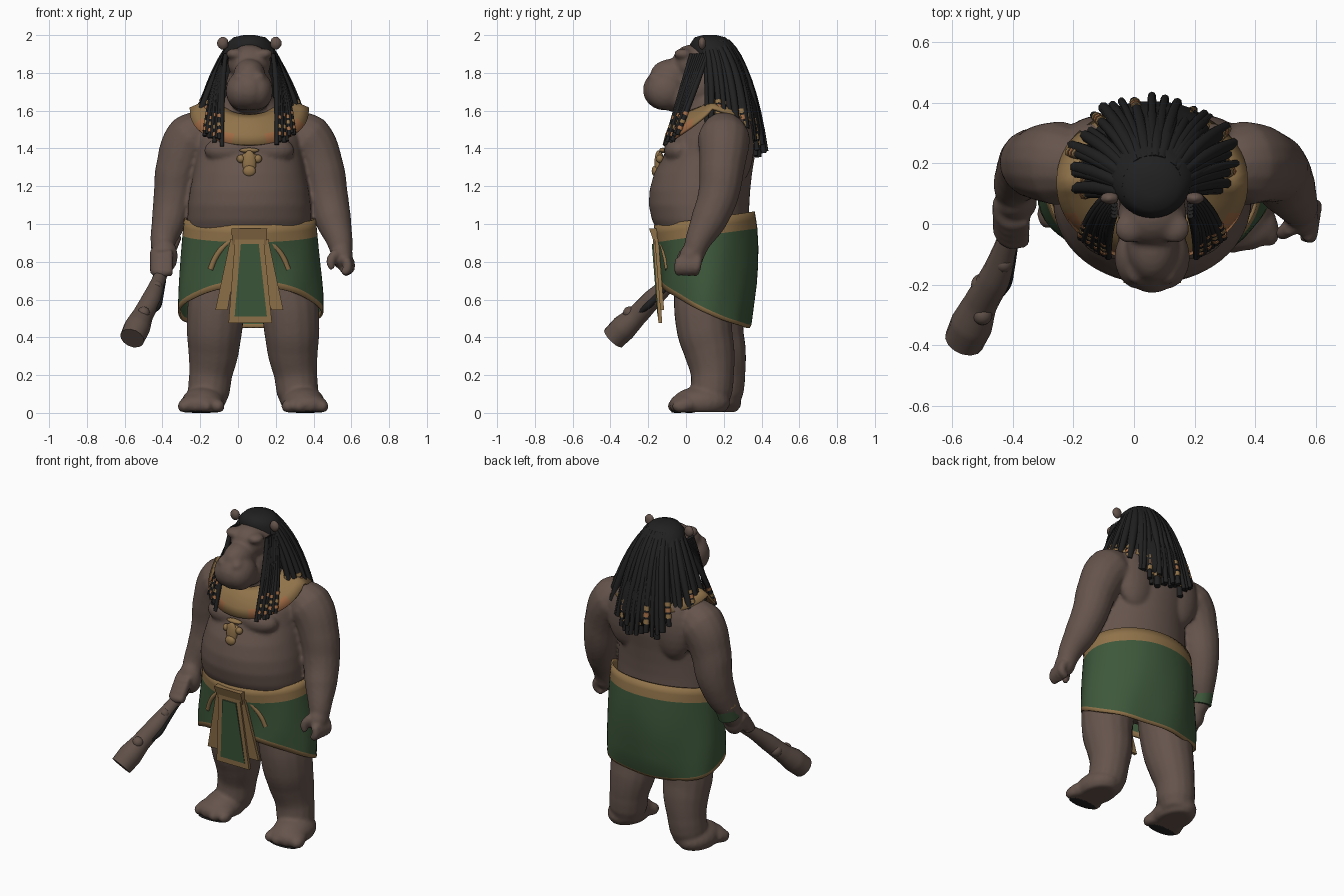
import bpy, bmesh, random
from math import sin, cos, pi, radians, sqrt
from mathutils import Vector, Matrix

random.seed(4)
if "Cube" in bpy.data.objects:
    bpy.data.objects.remove(bpy.data.objects["Cube"])
CX = 0.06  # middle of the figure


def material(name, *rgb):
    m = bpy.data.materials.new(name)
    m.use_nodes = True
    m.diffuse_color = (*rgb, 1)
    bsdf = m.node_tree.nodes["Principled BSDF"]
    bsdf.inputs["Base Color"].default_value = (*rgb, 1)
    bsdf.inputs["Roughness"].default_value = 0.8
    return m


SKIN = material("brown hide", 0.13, 0.088, 0.072)
WOOD = material("club wood", 0.12, 0.083, 0.067)
GREEN = material("green cloth", 0.047, 0.096, 0.043)
GOLD = material("dull gold", 0.28, 0.17, 0.068)
ORANGE = material("burnt orange", 0.36, 0.15, 0.06)
BLACK = material("black hair", 0.015, 0.015, 0.015)


def finish(name, bm, mats, smooth=True):
    me = bpy.data.meshes.new(name)
    bm.to_mesh(me)
    bm.free()
    for m in mats:
        me.materials.append(m)
    for p in me.polygons:
        p.use_smooth = smooth
    ob = bpy.data.objects.new(name, me)
    bpy.context.collection.objects.link(ob)
    return ob


def blob(bm, centre, radii):
    m = Matrix.Translation(centre) @ Matrix.Diagonal((*radii, 1))
    bmesh.ops.create_uvsphere(bm, u_segments=20, v_segments=12, radius=1, matrix=m)


def tubes(bm, paths, sides=3, kind="BEZIER"):
    """Add round tubes; each path is a list of x, y, z, radius."""
    cu = bpy.data.curves.new("tube", "CURVE")
    cu.dimensions, cu.bevel_depth, cu.bevel_resolution = "3D", 1, sides
    cu.use_fill_caps, cu.resolution_u = True, 8
    for path in paths:
        s = cu.splines.new(kind)
        pts = s.bezier_points if kind == "BEZIER" else s.points
        pts.add(len(path) - 1)
        for p, (x, y, z, r) in zip(pts, path):
            p.radius = r
            if kind == "BEZIER":
                p.co = (x, y, z)
                p.handle_left_type = p.handle_right_type = "AUTO"
            else:
                p.co = (x, y, z, 1)
    ob = bpy.data.objects.new("tube", cu)
    bpy.context.collection.objects.link(ob)
    me = bpy.data.meshes.new_from_object(ob.evaluated_get(bpy.context.evaluated_depsgraph_get()))
    bm.from_mesh(me)
    bpy.data.objects.remove(ob)
    bpy.data.meshes.remove(me)


def wrap(bm, rows, point, paint=None, cap=False, n=64):
    """Loft closed rows; point(row, angle) with angle 0 at the front."""
    rings = [[bm.verts.new(point(r, 2 * pi * k / n)) for k in range(n)] for r in range(rows)]
    for r in range(rows - 1):
        for k in range(n):
            j = (k + 1) % n
            f = bm.faces.new((rings[r][k], rings[r][j], rings[r + 1][j], rings[r + 1][k]))
            if paint:
                f.material_index = paint(r, 2 * pi * (k + 0.5) / n)
    if cap:
        bm.faces.new(rings[0][::-1])
        bm.faces.new(rings[-1])


def oval(table):
    """Row points from z, half width, front y, back y."""
    def point(r, a):
        z, rx, f, b = table[r]
        return (CX + rx * sin(a), (f + b) / 2 - (b - f) / 2 * cos(a), z)
    return point


# Body: torso, head, limbs, hands and feet fused into one skin
bm = bmesh.new()
torso = [(0.66, .27, -.02, .3), (0.85, .31, -.09, .34), (0.95, .322, -.145, .335), (1.02, .328, -.18, .335),
         (1.1, .325, -.197, .335), (1.18, .314, -.193, .34), (1.27, .295, -.168, .35), (1.36, .28, -.12, .365),
         (1.45, .275, -.08, .37), (1.55, .24, -.02, .35), (1.62, .17, .01, .32), (1.68, .12, .02, .28),
         (1.78, .1, .03, .24)]
wrap(bm, len(torso), oval(torso), cap=True)

for y, z, rx, ry, rz in [(.13, 1.87, .12, .13, .105), (.03, 1.85, .115, .105, .1), (-.07, 1.79, .085, .12, .085),
                         (-.02, 1.67, .115, .14, .083), (.08, 1.73, .125, .13, .14), (-.115, 1.71, .1, .114, .108)]:
    blob(bm, (CX, y, z), (rx, ry, rz))
for s in (-1, 1):
    blob(bm, (CX + s * .045, -.11, 1.705), (.08, .105, .1))         # broad muzzle
    blob(bm, (CX + s * .05, -.16, 1.775), (.035, .04, .03))         # nostrils
    blob(bm, (CX + s * .075, -.015, 1.9), (.05, .05, .03))          # brows
    blob(bm, (CX + s * .14, .085, 1.957), (.034, .022, .038))       # ears
    blob(bm, (CX + s * .1, -.035, 1.39), (.14, .083, .075))         # chest
    blob(bm, (CX + s * .16, .28, 1.42), (.13, .08, .2))             # shoulder blades

arm_left = [(.26, .19, 1.5, .1), (.36, .2, 1.45, .14), (.44, .19, 1.3, .12), (.475, .17, 1.15, .108),
            (.505, .12, 1.02, .096), (.54, .06, .9, .068), (.55, .04, .83, .055)]
arm_right = [(-.14, .19, 1.5, .1), (-.245, .2, 1.45, .14), (-.315, .2, 1.3, .12), (-.34, .2, 1.15, .108),
             (-.365, .17, 1.02, .093), (-.395, .12, .9, .068), (-.39, .08, .83, .055)]
leg = [(.01, -.01, .74, .155), (.04, -.015, .55, .155), (.05, -.005, .43, .148), (.055, .02, .32, .135),
       (.07, .035, .2, .115), (.08, .03, .11, .112), (.085, .03, .04, .09)]
STANCE = [(1, .235, .105), (-1, -.075, .165)]
legs = [[(x0 + s * x, y0 + y, z, r) for x, y, z, r in leg] for s, x0, y0 in STANCE]
tubes(bm, [arm_left, arm_right] + legs, sides=6)

blob(bm, (.55, .03, .83), (.058, .065, .07))                        # open left hand
tubes(bm, [[(.585 - .005 * i, .065 - .032 * i, .82, .026), (.595 - .005 * i, .055 - .032 * i, .765, .025),
            (.555, .05 - .03 * i, .735, .02)] for i in range(4)])
tubes(bm, [[(.52, -.01, .85, .028), (.49, -.03, .8, .025), (.5, -.03, .76, .017)]])
blob(bm, (-.39, .07, .83), (.072, .06, .095))                       # gripping right hand
tubes(bm, [[(-.445, .08 - .02 * i, .85 - .03 * i, .028), (-.42, .01 - .02 * i, .83 - .028 * i, .029),
            (-.345, .01 - .02 * i, .84 - .03 * i, .026)] for i in range(4)])

for s, x0, y0 in STANCE:                                            # feet and toes
    fx, fy = x0 + s * .11, y0 - .025
    blob(bm, (fx, fy, .055), (.115, .155, .085))
    blob(bm, (fx + s * .01, fy - .08, .045), (.12, .09, .06))
    for i in range(4):
        blob(bm, (fx + s * (.06 * i - .08), fy - .13 + .012 * abs(i - 1), .035), (.035, .05, .036))
bmesh.ops.bisect_plane(bm, geom=bm.verts[:] + bm.edges[:] + bm.faces[:], plane_co=(0, 0, .004),
                       plane_no=(0, 0, -1), clear_outer=True)
bmesh.ops.holes_fill(bm, edges=[e for e in bm.edges if e.is_boundary and max(v.co.z for v in e.verts) < .01])
body = finish("body", bm, [SKIN])
fuse = body.modifiers.new("fuse", "REMESH")
fuse.mode, fuse.voxel_size, fuse.use_smooth_shade = "VOXEL", 0.011, True
soften = body.modifiers.new("soften", "SMOOTH")
soften.factor, soften.iterations = 0.5, 6

# Dark pads under the toes
bm = bmesh.new()
for s, x0, y0 in STANCE:
    blob(bm, (x0 + s * .12, y0 - .15, .005), (.095, .035, .005))
finish("toe_pads", bm, [BLACK])

# Wrapped skirt with gold waistband and hem
bm = bmesh.new()
LEVELS = [0, .1, .2, .21, .35, .5, .65, .8, .93, 1]


def skirt_point(r, a):
    t, c = LEVELS[r], cos(a)
    top = .995 + .035 * (1 - c)
    hem = .455 + .215 * ((1 + c) / 2) ** 1.6
    z = top - .45 * t if t <= .2 else top - .09 + (hem - top + .09) * (t - .2) / .8
    if r == len(LEVELS) - 2:
        z = hem + .024 + .008 * c
    fold = .005 * sin(7 * a + 4 * t) * t
    width = .336 + .036 * min(1, t * 1.3) + fold
    depth = .24 + fold + (.03 * (1 - t) ** 2 * c * c if c > 0 else (.035 * sin(pi * t) - .03 * t) * c * c)
    return (CX + .004 + width * sin(a), .112 - depth * c, z)


wrap(bm, len(LEVELS), skirt_point, lambda r, a: int(r < 2 or r == len(LEVELS) - 2))
skirt = finish("skirt", bm, [GREEN, GOLD])
skirt.modifiers.new("thickness", "SOLIDIFY").thickness = 0.012


def panel(name, top, bottom, y, mat, thick=.02):
    """Hanging cloth, leaning back; top and bottom are x from, x to, z."""
    bm = bmesh.new()
    q = [(top[0], y, top[2]), (top[1], y, top[2]), (bottom[1], y + .03, bottom[2]), (bottom[0], y + .03, bottom[2])]
    f = bm.faces.new([bm.verts.new(p) for p in q])
    g = bmesh.ops.extrude_face_region(bm, geom=[f])["geom"]
    bmesh.ops.translate(bm, vec=(0, thick, 0), verts=[v for v in g if isinstance(v, bmesh.types.BMVert)])
    bmesh.ops.recalc_face_normals(bm, faces=bm.faces)
    return finish(name, bm, [mat], False)


panel("apron_border", (CX - .075, CX + .075, .93), (CX - .11, CX + .12, .475), -.176, GOLD)
panel("apron_cloth", (CX - .045, CX + .05, .895), (CX - .078, CX + .093, .51), -.181, GREEN, .008)
for s, side in ((1, "left"), (-1, "right")):
    panel("sash_" + side, (CX + s * .05, CX + s * .1, .92), (CX + s * .115, CX + s * .18, .545), -.166, GOLD)
panel("belt_knot", (CX - .095, CX + .095, .975), (CX - .09, CX + .09, .89), -.195, GOLD, .05)

# Gold edges where the cloth is tucked into the belt
bm = bmesh.new()
edges = []
for s in (-1, 1):
    spots = [(.09, .92), (.14, .875), (.18, .82), (.205, .76)]
    edges.append([(CX + s * x, .112 - .252 * sqrt(1 - (x / .365) ** 2), z, .015) for x, z in spots])
tubes(bm, edges)
finish("tuck_edges", bm, [GOLD])

# Broad collar with orange shoulder inlays
bm = bmesh.new()


def collar_point(r, a):
    t, c = r / 4, cos(a)
    inner = Vector((CX + .13 * sin(a), .12 - .145 * c, 1.625 - .055 * c))
    drop = .19 * max(c, 0) ** .8 + .08 * max(-c, 0)
    outer = Vector((CX + .31 * sin(a), .14 - (.25 if c > 0 else .24) * c, 1.605 - drop))
    return inner.lerp(outer, t) + Vector((0, -.012 * c, .02)) * sin(pi * t)


wrap(bm, 5, collar_point, lambda r, a: int(r == 3 and .3 < abs(sin(a)) < .97 and cos(a) > -.2
                                           and abs(sin(5 * a)) > .25))
collar = finish("collar", bm, [GOLD, ORANGE])
collar.modifiers.new("thickness", "SOLIDIFY").thickness = 0.014

# Animal-head pendant
bm = bmesh.new()
for x, z, rx, rz in [(0, 1.39, .052, .014), (0, 1.345, .048, .035), (0, 1.32, .036, .07), (0, 1.28, .034, .03),
                     (.045, 1.345, .022, .022), (-.045, 1.345, .022, .022)]:
    blob(bm, (CX + x, -.122 - (1.39 - z) * .36, z), (rx, .02, rz))
finish("pendant", bm, [GOLD])

# Hair: solid mass, hanging locks and bead bands
bm = bmesh.new()
mass = [(2.0, .03, .09, .16), (1.988, .085, .045, .21), (1.95, .125, .02, .25), (1.88, .143, .045, .29),
        (1.75, .17, .085, .34), (1.62, .2, .13, .385), (1.5, .2, .2, .405), (1.44, .17, .26, .4)]
wrap(bm, len(mass), oval(mass), cap=True, n=48)
finish("hair_mass", bm, [BLACK])

locks, gold_bands, orange_bands = [], [], []


def lock(start, mid, end, radius, beads):
    a, b, c = Vector(start), Vector(mid), Vector(end)
    at = lambda t: a * (1 - t) ** 2 + b * 2 * t * (1 - t) + c * t * t
    locks.append([(*at(i / 8), radius * (.8 + .2 * sin(pi * i / 8))) for i in range(9)])
    for bands, t in beads:
        bands.append([(*at(t), radius * 1.05), (*at(t + .035), radius * 1.05)])


for layer, count in ((0, 27), (1, 24)):
    for i in range(count):
        a = radians(-118 + 236 * i / (count - 1)) + random.uniform(-.06, .06)
        s, c = sin(a), cos(a)
        drop = random.uniform(-.04, .03) - .02 * layer
        reach = random.uniform(-.012, .008) - .03 * layer
        lock((CX + .085 * s, .13 + .085 * c, 1.965),
             (CX + .185 * s, .19 + .16 * c, 1.84),
             (CX + (.285 + reach) * s, .2 + (.215 + reach) * c, 1.57 - .17 * max(c, 0) + drop),
             random.uniform(.015, .024),
             [(gold_bands, .8), (orange_bands, .85), (gold_bands, .9)] if layer or i % 4 == 0 else [])
for s in (-1, 1):
    for i in range(8):
        lock((CX + s * .125, .03 + .012 * i, 1.9), (CX + s * (.15 + .008 * i), -.02 + .01 * i, 1.72),
             (CX + s * (.145 + .013 * i), -.108 + .009 * i, 1.42 + random.uniform(-.01, .03) + .006 * i), .015,
             [(orange_bands, .72 + .03 * (i % 3)), (gold_bands, .84), (orange_bands, .91)] if i % 2 else [])
for name, paths, mat in (("hair_locks", locks, BLACK), ("gold_beads", gold_bands, GOLD),
                         ("orange_beads", orange_bands, ORANGE)):
    bm = bmesh.new()
    tubes(bm, paths, sides=2, kind="POLY")
    finish(name, bm, [mat])

# Wrist guard on the outer right forearm
for name, path, mat in (("wrist_guard", [(-.388, .15, .955, .071), (-.396, .125, .87, .066)], GREEN),
                        ("wrist_guard_rim", [(-.386, .154, .97, .073), (-.388, .15, .955, .073)], GOLD)):
    bm = bmesh.new()
    tubes(bm, [path], sides=6, kind="POLY")
    finish(name, bm, [mat])

# Knotted wooden club with a dark split along the shaft
bm = bmesh.new()
tubes(bm, [[(-.325, .16, .93, .026), (-.38, .05, .8, .028), (-.425, -.08, .69, .038), (-.46, -.18, .6, .052),
            (-.505, -.26, .515, .056), (-.535, -.33, .45, .07), (-.56, -.385, .395, .066)]], sides=5)
for p, r in (((-.5, -.2, .555), .037), ((-.43, -.13, .67), .03), ((-.5, -.3, .53), .033)):
    blob(bm, p, (r, r, r))
club = finish("club", bm, [WOOD])
bpy.ops.object.select_all(action="DESELECT")
club.select_set(True)
bpy.context.view_layer.objects.active = club
bpy.ops.object.shade_smooth_by_angle()
bm = bmesh.new()
tubes(bm, [[(-.39, -.06, .7, .01), (-.41, -.14, .63, .018), (-.425, -.2, .57, .02), (-.455, -.25, .53, .012)]])
finish("club_split", bm, [BLACK])
